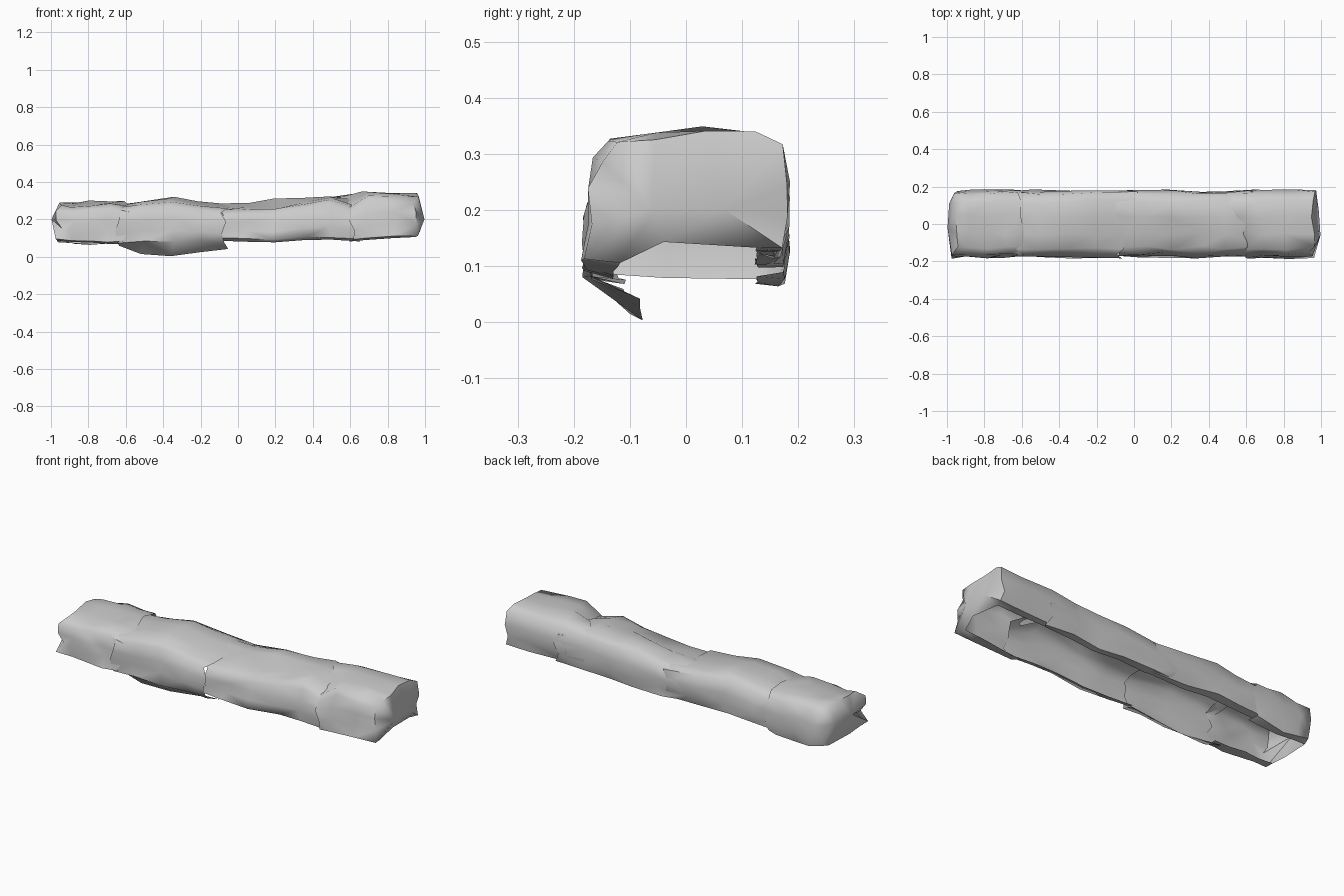
import bpy, bmesh, random
from mathutils import Vector

if "Cube" in bpy.data.objects:
    bpy.data.objects.remove(bpy.data.objects["Cube"])

random.seed(4)

# Cross-section: (y, height fraction), front bottom over the top to back bottom
FRONT = [(-0.176, 0.0), (-0.176, 0.28), (-0.173, 0.55), (-0.157, 0.82), (-0.128, 0.96), (-0.05, 1.0)]
BACK = [(0.04, 1.0), (0.12, 0.98), (0.166, 0.87), (0.175, 0.55), (0.175, 0.25), (0.166, 0.0)]

# Each station: x, front lip z, front top z, back top z, back bottom z, lip y
ROCKS = {
    "left_end_rock": [
        (-0.96, 0.085, 0.28, 0.285, 0.08, -0.12),
        (-0.88, 0.08, 0.275, 0.29, 0.075, -0.12),
        (-0.78, 0.075, 0.285, 0.305, 0.07, -0.11),
        (-0.69, 0.07, 0.29, 0.29, 0.075, -0.11),
        (-0.60, 0.07, 0.27, 0.295, 0.085, -0.11)],
    "left_middle_rock": [
        (-0.64, 0.06, 0.265, 0.28, 0.10, -0.11),
        (-0.52, 0.015, 0.29, 0.295, 0.10, -0.10),
        (-0.36, 0.002, 0.305, 0.322, 0.11, -0.08),
        (-0.20, 0.025, 0.285, 0.29, 0.10, -0.08),
        (-0.08, 0.042, 0.265, 0.275, 0.10, -0.08)],
    "right_middle_rock": [
        (-0.10, 0.085, 0.255, 0.28, 0.11, -0.13),
        (0.04, 0.08, 0.265, 0.285, 0.10, -0.13),
        (0.20, 0.075, 0.26, 0.305, 0.11, -0.13),
        (0.36, 0.09, 0.295, 0.31, 0.10, -0.13),
        (0.50, 0.09, 0.315, 0.32, 0.11, -0.13),
        (0.66, 0.08, 0.26, 0.30, 0.12, -0.13)],
    "right_end_rock": [
        (0.61, 0.08, 0.27, 0.32, 0.11, -0.13),
        (0.69, 0.09, 0.342, 0.347, 0.12, -0.13),
        (0.82, 0.10, 0.335, 0.342, 0.125, -0.12),
        (0.955, 0.105, 0.33, 0.338, 0.13, -0.12)],
}


def section(s, jitter, slant):
    x, zf, tf, tb, zb, lip = s
    pts = [(lip, zf)]
    # the wall rises from the curled lip, higher where the lip hangs low
    wall = max(zf + 0.012, 0.078)
    pts += [(y, wall + (tf - wall) * t) for y, t in FRONT]
    pts += [(y, zb + (tb - zb) * t) for y, t in BACK]
    pts += [(0.125, zb - 0.003 if x < -0.55 else zb + 0.004)]
    out = []
    for i, (y, z) in enumerate(pts):
        j = 0.3 * jitter if i in (0, len(pts) - 1) else jitter
        out.append(Vector((x - slant * (y + 0.17) + random.uniform(-2, 2) * j,
                           y + random.uniform(-1, 1) * j,
                           z + random.uniform(-0.6, 0.6) * j)))
    return out


def rock(name, stations, cap=0):
    bm = bmesh.new()
    # Seams between rocks lean across the top
    slants = [0.0] * len(stations)
    if name == "right_end_rock":
        slants[:2] = [0.35, 0.2]
    if name == "left_middle_rock":
        slants[-1] = -0.25
    rows = [[bm.verts.new(p) for p in section(s, 0.011, k)] for s, k in zip(stations, slants)]
    for a, b in zip(rows, rows[1:]):
        for i in range(len(a) - 1):
            bm.faces.new((a[i], b[i], b[i + 1], a[i + 1]))
    # Outer end: a blunt bulging face with an arched lower edge
    if cap:
        row = rows[-1] if cap > 0 else rows[0]
        n = len(row)
        low = bm.verts.new((cap * 0.965, -0.04, 0.143 if cap > 0 else 0.079))
        shift = 0 if cap > 0 else 0.04
        ridge = [bm.verts.new((cap * 0.997, -0.06 + shift, 0.20)),
                 bm.verts.new((cap * 0.988, 0.07 + shift, 0.20))]
        half = n // 2
        for i in range(n - 1):
            bm.faces.new((row[i], row[i + 1], ridge[0 if i < half else 1]))
        bm.faces.new((row[half], ridge[1], ridge[0]))
        bm.faces.new((row[0], ridge[0], low))
        bm.faces.new((low, ridge[0], ridge[1]))
        bm.faces.new((low, ridge[1], row[-1]))
    bmesh.ops.triangulate(bm, faces=[f for f in bm.faces if len(f.verts) > 3])
    bmesh.ops.recalc_face_normals(bm, faces=bm.faces)
    up = sum(f.normal.z * f.calc_area() for f in bm.faces)
    if up < 0:
        bmesh.ops.reverse_faces(bm, faces=bm.faces)
    mesh = bpy.data.meshes.new(name)
    bm.to_mesh(mesh)
    bm.free()
    ob = bpy.data.objects.new(name, mesh)
    bpy.context.collection.objects.link(ob)
    bpy.ops.object.select_all(action='DESELECT')
    ob.select_set(True)
    bpy.context.view_layer.objects.active = ob
    bpy.ops.object.shade_smooth_by_angle(angle=1.1)
    return ob


# Four overlapping rocks, open underneath
for name, stations in ROCKS.items():
    cap = -1 if name.startswith("left_end") else 1 if name.startswith("right_end") else 0
    rock(name, stations, cap)
